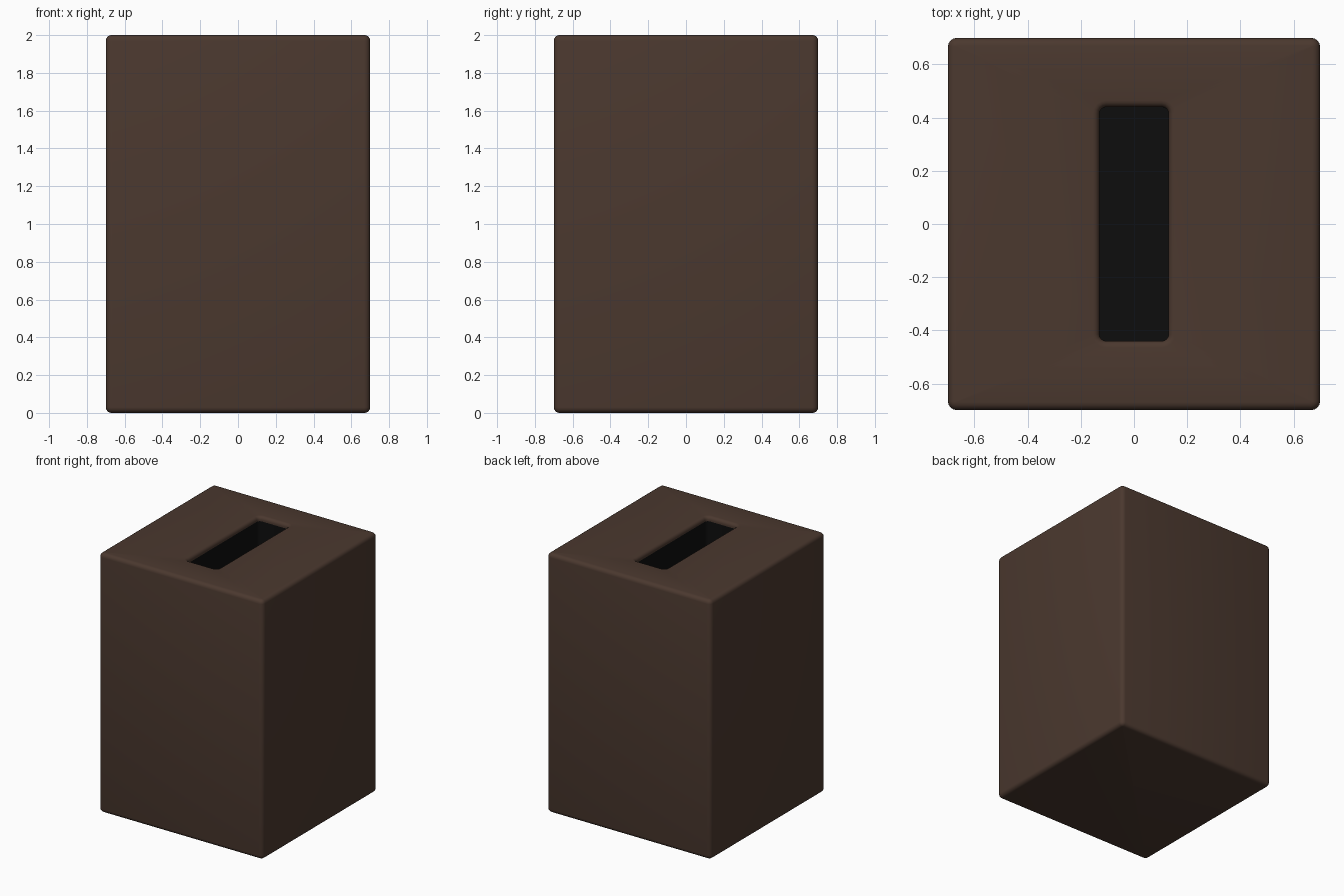
import bpy, bmesh, math

if "Cube" in bpy.data.objects:
    bpy.data.objects.remove(bpy.data.objects["Cube"])


def material(name, colour):
    m = bpy.data.materials.new(name)
    m.diffuse_color = colour
    m.use_nodes = True
    m.node_tree.nodes["Principled BSDF"].inputs["Base Color"].default_value = m.diffuse_color
    return m


def rounded_rect(hx, hy, r, steps=4):
    """Outline of a rectangle with rounded corners."""
    pts = []
    for i, (sx, sy) in enumerate([(1, 1), (-1, 1), (-1, -1), (1, -1)]):
        for k in range(steps + 1):
            a = math.pi / 2 * (i + k / steps)
            pts.append((sx * (hx - r) + r * math.cos(a),
                        sy * (hy - r) + r * math.sin(a)))
    return pts


def loft(name, rings, mat, cap_first=False, cap_last=False):
    """Skin rounded rectangles given as (half x, half y, corner radius, z)."""
    bm = bmesh.new()
    loops = [[bm.verts.new((x, y, z)) for x, y in rounded_rect(hx, hy, r)]
             for hx, hy, r, z in rings]
    n = len(loops[0])
    for a, b in zip(loops, loops[1:]):
        for i in range(n):
            j = (i + 1) % n
            bm.faces.new((a[i], a[j], b[j], b[i]))
    if cap_first:
        bm.faces.new(loops[0][::-1])
    if cap_last:
        bm.faces.new(loops[-1])
    mesh = bpy.data.meshes.new(name)
    bm.to_mesh(mesh)
    bm.free()
    mesh.materials.append(mat)
    ob = bpy.data.objects.new(name, mesh)
    bpy.context.collection.objects.link(ob)
    bpy.context.view_layer.objects.active = ob
    ob.select_set(True)
    bpy.ops.object.shade_smooth_by_angle(angle=math.radians(35))
    ob.select_set(False)
    return ob


brown = material("dark_brown", (0.07, 0.04, 0.028, 1))
black = material("black", (0.004, 0.004, 0.004, 1))

W, H, B = 0.7, 2.0, 0.03         # half width, height, edge rounding
SX, SY, RIM = 0.13, 0.44, 0.025  # slot half size, rim rounding
STEPS = 4
arc = [math.pi / 2 * k / STEPS for k in range(STEPS + 1)]

# Body: rounded bottom edge, sides, rounded top edge, rounded slot rim
rings = []
for a in arc:
    d = B * (1 - math.sin(a))
    rings.append((W - d, W - d, B - d + 0.003, B * (1 - math.cos(a))))
for a in arc:
    d = B * (1 - math.cos(a))
    rings.append((W - d, W - d, B - d + 0.003, H - B + B * math.sin(a)))
for a in arc:
    d = RIM * (1 - math.sin(a))
    rings.append((SX + d, SY + d, 0.025 + d, H - RIM * (1 - math.cos(a))))
rings.append((SX, SY, 0.025, H - 0.035))
loft("box_body", rings, brown, cap_first=True)

# Dark pocket below the slot rim
loft("slot_lining", [(SX, SY, 0.025, H - 0.035), (SX, SY, 0.025, H - 0.4)],
     black, cap_last=True)
